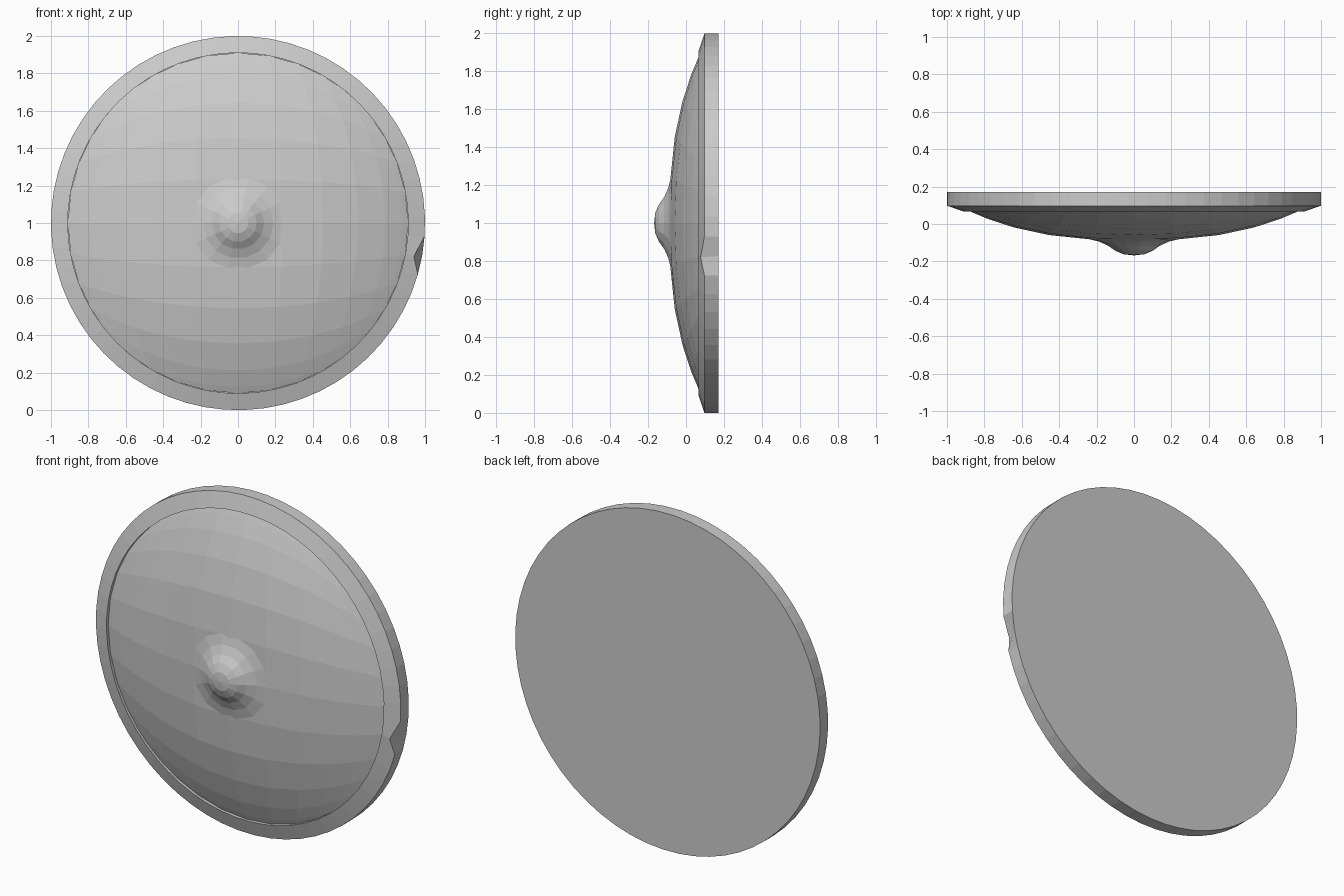
import bpy
import bmesh
from math import sin, cos, pi, radians, sqrt, hypot

cube = bpy.data.objects.get("Cube")
if cube:
    bpy.data.objects.remove(cube)

CENTRE_Z = 1.0

grey = bpy.data.materials.new("plain grey")
grey.use_nodes = True
colour = (0.6, 0.6, 0.6, 1)
grey.diffuse_color = colour
grey.node_tree.nodes["Principled BSDF"].inputs["Base Color"].default_value = colour


def finish(bm, name):
    """Turn a bmesh into a flat-shaded grey object."""
    mesh = bpy.data.meshes.new(name)
    bm.to_mesh(mesh)
    bm.free()
    mesh.materials.append(grey)
    obj = bpy.data.objects.new(name, mesh)
    bpy.context.collection.objects.link(obj)
    return obj


def lathe(bm, profile, sides, phase=0):
    """Spin (radius, y) points about the shield axis; returns the rings."""
    rings = []
    for r, y in profile:
        angles = [phase + 2 * pi * i / sides for i in range(sides)]
        rings.append([bm.verts.new((r * cos(a), y, CENTRE_Z + r * sin(a))) for a in angles])
    for a, b in zip(rings, rings[1:]):
        for i in range(sides):
            j = (i + 1) % sides
            bm.faces.new((a[i], a[j], b[j], b[i]))
    return rings


def dome_y(r):
    return -0.087 + 0.217 * r ** 2.6


# Rim with a bevelled front, closed flat back and one dented corner
bm = bmesh.new()
rings = lathe(bm, [(0.91, 0.095), (0.91, 0.067), (1, 0.097), (1, 0.172)], 60, radians(-10))
bm.faces.new(rings[-1])
rings[2][0].co = (0.94, 0.077, CENTRE_Z - 0.18)
bmesh.ops.recalc_face_normals(bm, faces=bm.faces)
finish(bm, "shield_rim")

# Domed face: a square grid bent into a disc
bm = bmesh.new()
steps = [sin(radians(15 * k)) for k in range(-6, 7)]
grid = []
for v in steps:
    row = []
    for u in steps:
        x = 0.91 * u * sqrt(1 - v * v / 2)
        z = 0.91 * v * sqrt(1 - u * u / 2)
        row.append(bm.verts.new((x, dome_y(hypot(x, z)), CENTRE_Z + z)))
    grid.append(row)
for low, high in zip(grid, grid[1:]):
    for i in range(len(steps) - 1):
        bm.faces.new((low[i], low[i + 1], high[i + 1], high[i]))
finish(bm, "shield_face")

# Central boss with a flared foot
bm = bmesh.new()
rings = lathe(bm, [(0.25, -0.079), (0.19, -0.093), (0.14, -0.115), (0.1, -0.143),
                   (0.055, -0.162)], 14)
tip = bm.verts.new((0, -0.168, CENTRE_Z))
last = rings[-1]
for i in range(len(last)):
    bm.faces.new((last[i], last[(i + 1) % len(last)], tip))
bmesh.ops.recalc_face_normals(bm, faces=bm.faces)
if tip.normal.y > 0:
    bmesh.ops.reverse_faces(bm, faces=bm.faces)
finish(bm, "centre_boss")
